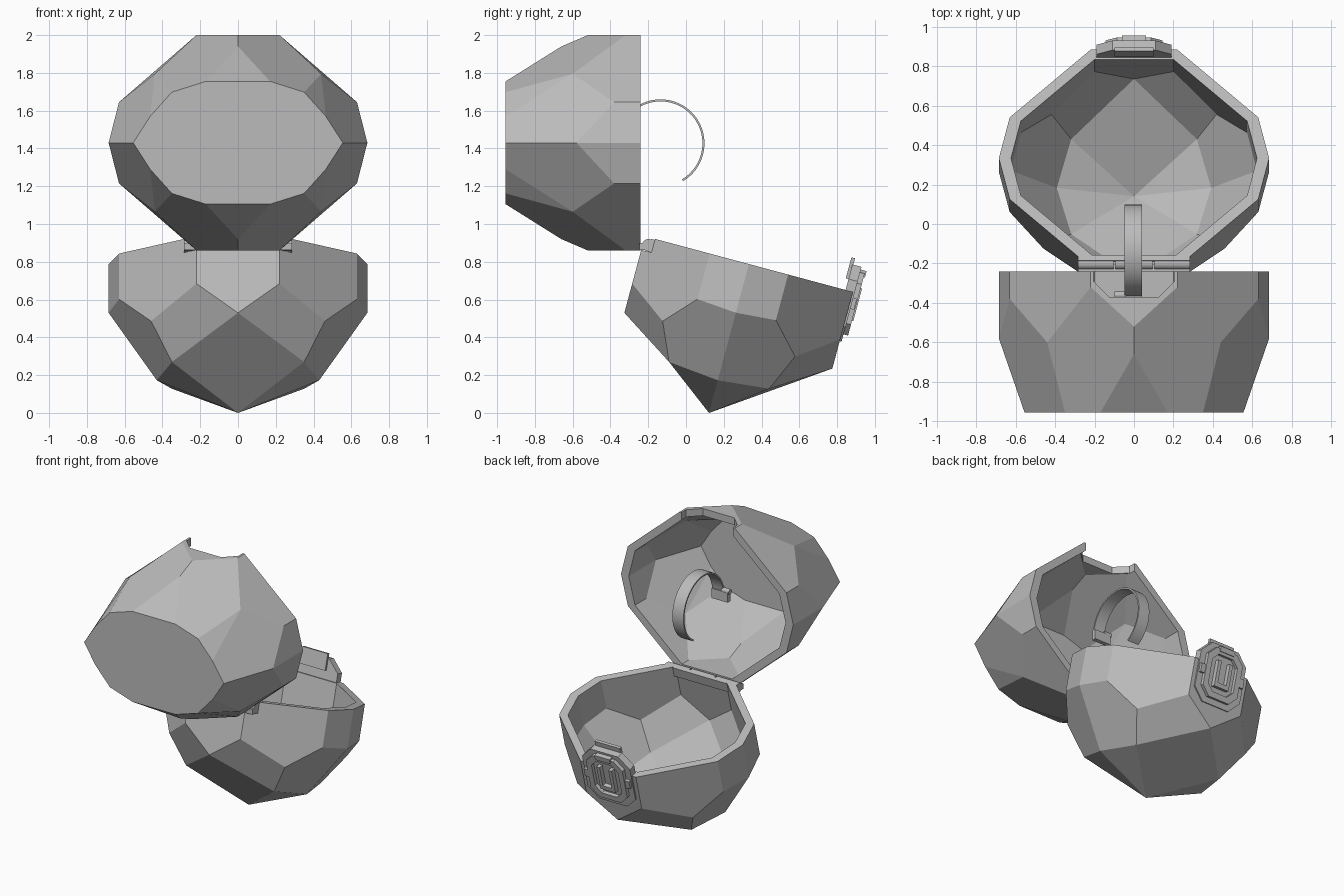
import bpy, bmesh, math
from mathutils import Matrix, Vector

old = bpy.data.objects.get("Cube")
if old:
    bpy.data.objects.remove(old, do_unlink=True)

grey = bpy.data.materials.new("plain grey")
grey.use_nodes = True
grey.diffuse_color = (0.5, 0.5, 0.5, 1)
grey.node_tree.nodes["Principled BSDF"].inputs["Base Color"].default_value = (0.5, 0.5, 0.5, 1)

# Frames of the tilted base and the opened lid
BASE = Matrix.Translation((0, 0.333, 0.788)) @ Matrix.Rotation(math.radians(-15), 4, 'X')
LID = Matrix.Translation((0, -0.24, 1.43)) @ Matrix.Rotation(math.radians(90), 4, 'X')
WORLD = Matrix.Identity(4)


def finish(bm, name, frame):
    bmesh.ops.recalc_face_normals(bm, faces=bm.faces)
    mesh = bpy.data.meshes.new(name)
    bm.to_mesh(mesh)
    bm.free()
    mesh.materials.append(grey)
    ob = bpy.data.objects.new(name, mesh)
    bpy.context.collection.objects.link(ob)
    ob.matrix_world = frame
    return ob


def hull(name, quarter, frame, scale=1.0):
    """Convex stone from points mirrored over x and y."""
    bm = bmesh.new()
    pts = {(x * a, y * b, z) for x, y, z in quarter for a in (1, -1) for b in (1, -1)}
    for p in pts:
        bm.verts.new(Vector(p) * scale)
    res = bmesh.ops.convex_hull(bm, input=bm.verts)
    junk = [v for v in set(res["geom_interior"] + res["geom_unused"])
            if isinstance(v, bmesh.types.BMVert)]
    bmesh.ops.delete(bm, geom=junk, context='VERTS')
    bmesh.ops.dissolve_limit(bm, angle_limit=math.radians(5), verts=bm.verts, edges=bm.edges)
    return finish(bm, name, frame)


def box(name, lo, hi, frame):
    bm = bmesh.new()
    lo, hi = Vector(lo), Vector(hi)
    bmesh.ops.create_cube(bm, size=1, matrix=Matrix.Translation((lo + hi) / 2)
                          @ Matrix.Diagonal((*(hi - lo), 1)))
    return finish(bm, name, frame)


def rod(name, x0, x1, y, z, r, frame):
    bm = bmesh.new()
    place = Matrix.Translation(((x0 + x1) / 2, y, z)) @ Matrix.Rotation(math.pi / 2, 4, 'Y')
    bmesh.ops.create_cone(bm, cap_ends=True, segments=24, radius1=r, radius2=r,
                          depth=x1 - x0, matrix=place)
    return finish(bm, name, frame)


def loft(name, sections, frame, closed):
    """Skin a row of equal sections, as a loop or with end caps."""
    bm = bmesh.new()
    rows = [[bm.verts.new(p) for p in s] for s in sections]
    n = len(rows[0])
    pairs = list(zip(rows, rows[1:])) + ([(rows[-1], rows[0])] if closed else [])
    for a, b in pairs:
        for i in range(n):
            j = (i + 1) % n
            bm.faces.new((a[i], a[j], b[j], b[i]))
    if not closed:
        bm.faces.new(rows[0])
        bm.faces.new(rows[-1])
    return finish(bm, name, frame)


def octagon(w, h, c, zc):
    """Chamfered outline in x and z."""
    q = [(w, h - c), (w - c, h), (c - w, h), (-w, h - c),
         (-w, c - h), (c - w, -h), (w - c, -h), (w, c - h)]
    return [(x, z + zc) for x, z in q]


def plate(name, outline, y0, y1, frame):
    return loft(name, [[(x, y, z) for x, z in outline] for y in (y0, y1)], frame, False)


def frame_ring(name, outer, inner, y0, y1, frame):
    secs = [[(a, y0, b), (a, y1, b), (c, y1, d), (c, y0, d)]
            for (a, b), (c, d) in zip(outer, inner)]
    return loft(name, secs, frame, True)


def carve(ob, cutters):
    for c in cutters:
        m = ob.modifiers.new("cut", 'BOOLEAN')
        m.object, m.operation, m.solver = c, 'DIFFERENCE', 'EXACT'
    bpy.context.view_layer.update()
    dg = bpy.context.evaluated_depsgraph_get()
    ob_mesh = bpy.data.meshes.new_from_object(ob.evaluated_get(dg))
    ob.modifiers.clear()
    ob.data = ob_mesh
    for c in cutters:
        bpy.data.objects.remove(c, do_unlink=True)


# Shared rim outline, one quarter
RIM = [(0.685, 0), (0.63, 0.215), (0.22, 0.57)]


def rim_at(z):
    return [(x, y, z) for x, y in RIM]


# Base: pointed lower half of the stone
lower = [(0.685, 0, -0.267), (0.63, 0.215, -0.25), (0.46, 0.363, -0.41),
         (0.22, 0.57, -0.26), (0, 0.57, -0.42), (0.35, 0.274, -0.61),
         (0.43, 0, -0.637), (0, 0, -0.816)]
base = hull("base_shell", rim_at(0) + lower, BASE)
carve(base, [hull("base_hollow", rim_at(0.1) + lower, BASE, 0.91),
             box("hinge_cut", (-0.285, -0.7, -0.075), (0.285, -0.51, 0.1), BASE)])

# Lid: flat-topped upper half of the stone
upper = [(0.685, 0, 0.34), (0.63, 0.215, 0.14), (0.44, 0.365, 0.36),
         (0.22, 0.57, 0.08), (0, 0.57, 0.28), (0, 0.51, 0.42),
         (0.555, 0, 0.715), (0.465, 0.14, 0.715), (0.35, 0.268, 0.715),
         (0.17, 0.325, 0.715)]
lid = hull("lid_shell", rim_at(0) + upper, LID)
carve(lid, [hull("lid_hollow", rim_at(-0.1) + upper, LID, 0.91),
            plate("clasp_notch", octagon(0.205, 0.22, 0.08, -0.09), 0.4, 0.8, LID)])

# Hinge: three knuckles, a pin and a leaf
for name, x0, x1 in (("left", 0.105, 0.285), ("middle", -0.095, 0.095), ("right", -0.285, -0.105)):
    rod("hinge_knuckle_" + name, x0, x1, -0.2, 0.888, 0.032, WORLD)
rod("hinge_pin", -0.28, 0.28, -0.2, 0.888, 0.015, WORLD)
box("hinge_base_leaf", (-0.285, -0.535, -0.075), (0.285, -0.505, -0.005), BASE)
box("hinge_lid_leaf", (-0.285, -0.245, 0.862), (0.285, -0.205, 0.9), WORLD)

# Clasp on the free end of the base
plate("clasp_plate", octagon(0.19, 0.205, 0.08, -0.065), 0.53, 0.58, BASE)
frame_ring("clasp_frame", octagon(0.145, 0.17, 0.06, -0.06),
           octagon(0.105, 0.13, 0.045, -0.06), 0.575, 0.605, BASE)
for s, side in ((1, "left"), (-1, "right")):
    x = sorted((s * 0.035, s * 0.06))
    box("clasp_bar_" + side, (x[0], 0.575, -0.14), (x[1], 0.612, 0.03), BASE)
    x = sorted((s * 0.14, s * 0.18))
    box("clasp_ear_" + side, (x[0], 0.575, -0.09), (x[1], 0.6, -0.03), BASE)
box("clasp_bar_bottom", (-0.06, 0.575, -0.15), (0.06, 0.612, -0.12), BASE)
box("clasp_crest", (-0.06, 0.575, 0.09), (0.06, 0.612, 0.125), BASE)
box("clasp_hook", (-0.1, 0.515, 0.06), (0.1, 0.535, 0.175), BASE)

# Curved band held inside the lid, with its end block
band = []
for i in range(49):
    a = math.radians(-59 + 247 * i / 48)
    band.append([(x, -0.135 + r * math.cos(a), 1.427 + r * math.sin(a))
                 for x, r in ((-0.048, 0.233), (0.04, 0.233), (0.04, 0.222), (-0.048, 0.222))])
ring = loft("band", band, WORLD, False)
box("band_block", (-0.09, -0.375, 1.39), (0.04, -0.345, 1.46), WORLD)
rod("band_peg", -0.1, -0.04, -0.36, 1.465, 0.018, WORLD)

# Soft shading on the round parts only
for ob in bpy.context.scene.objects:
    ob.select_set(ob.name.startswith(("band", "hinge_knuckle", "hinge_pin")))
bpy.context.view_layer.objects.active = ring
bpy.ops.object.shade_smooth_by_angle(angle=math.radians(30))
